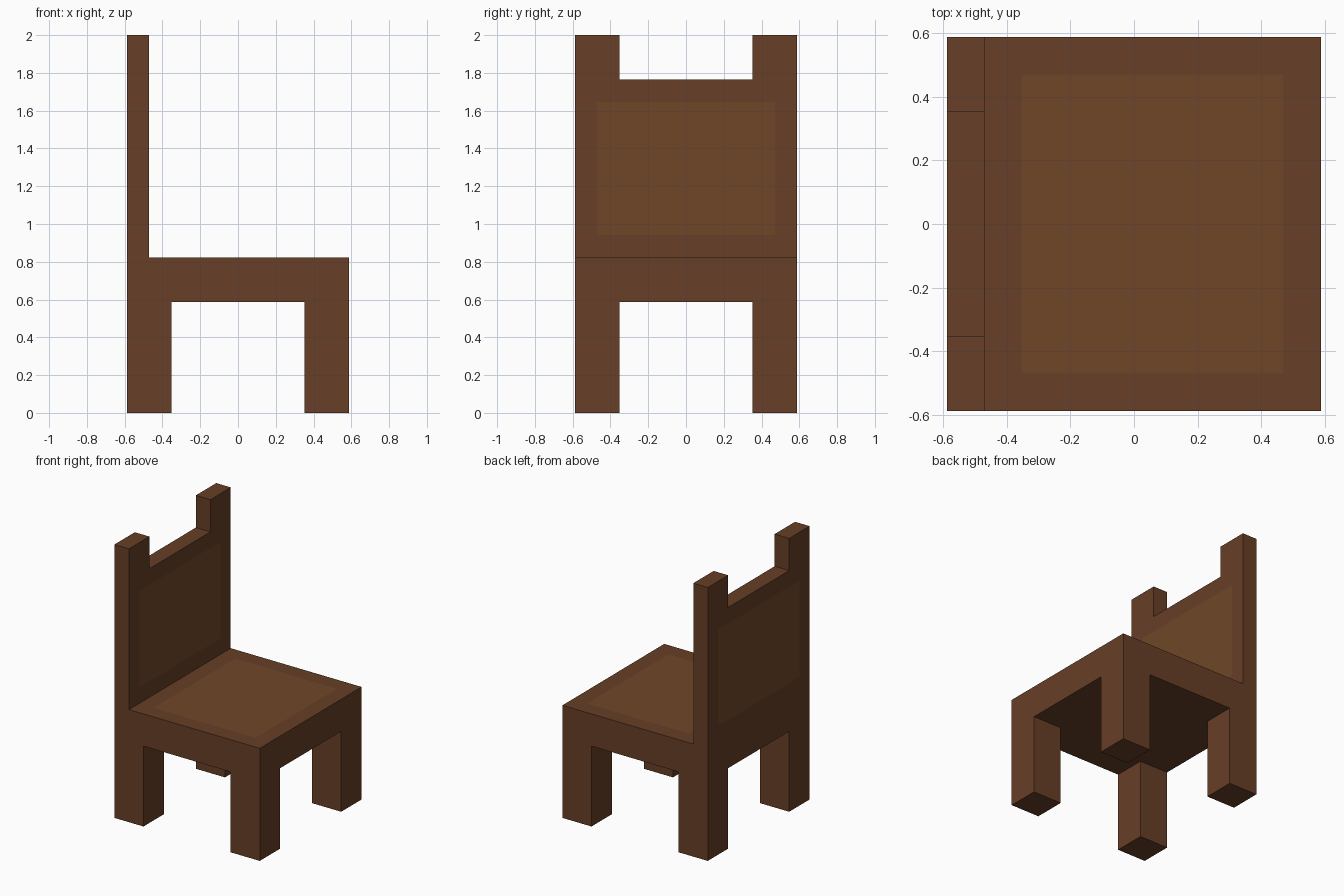
import bpy, bmesh

if "Cube" in bpy.data.objects:
    bpy.data.objects.remove(bpy.data.objects["Cube"])

U = 2 / 17  # the chair is built on a grid of 17 units in height


def material(name, rgb):
    mat = bpy.data.materials.new(name)
    mat.diffuse_color = (*rgb, 1)
    mat.use_nodes = True
    mat.node_tree.nodes["Principled BSDF"].inputs["Base Color"].default_value = mat.diffuse_color
    return mat


WOOD = material("dark_wood", (0.135, 0.050, 0.020))
PANEL = material("light_wood", (0.160, 0.062, 0.022))


def box(name, lo, hi, panel_axes=(), mirror=(False, False)):
    """Box between two grid corners; faces facing panel_axes get a flush inset panel."""
    bm = bmesh.new()
    bmesh.ops.create_cube(bm, size=1)
    for v in bm.verts:
        v.co = [U * (lo[i] if v.co[i] < 0 else hi[i]) for i in range(3)]
    bm.normal_update()
    faces = [f for f in bm.faces
             if any(f.normal.dot(a) > 0.9 for a in panel_axes)]
    for f in faces:
        bmesh.ops.inset_region(bm, faces=[f], thickness=U, use_even_offset=True)
        f.material_index = 1
    mesh = bpy.data.meshes.new(name)
    bm.to_mesh(mesh)
    bm.free()
    mesh.materials.append(WOOD)
    mesh.materials.append(PANEL)
    obj = bpy.data.objects.new(name, mesh)
    bpy.context.collection.objects.link(obj)
    if any(mirror):
        mod = obj.modifiers.new("mirror", 'MIRROR')
        mod.use_axis = (*mirror, False)
        mod.use_mirror_merge = False
    return obj


# Four legs, mirrored from one corner
box("legs", (3, 3, 0), (5, 5, 5), mirror=(True, True))

# Seat with a lighter panel on top, and the rail that carries the backrest
box("seat", (-4, -5, 5), (5, 5, 7), panel_axes=[(0, 0, 1)])
box("back_rail", (-5, -5, 5), (-4, 5, 7))

# Backrest with panels on both sides
box("backrest", (-5, -5, 7), (-4, 5, 15), panel_axes=[(1, 0, 0), (-1, 0, 0)])

# Post tops rising above the backrest
box("back_posts", (-5, 3, 15), (-4, 5, 17), mirror=(False, True))
